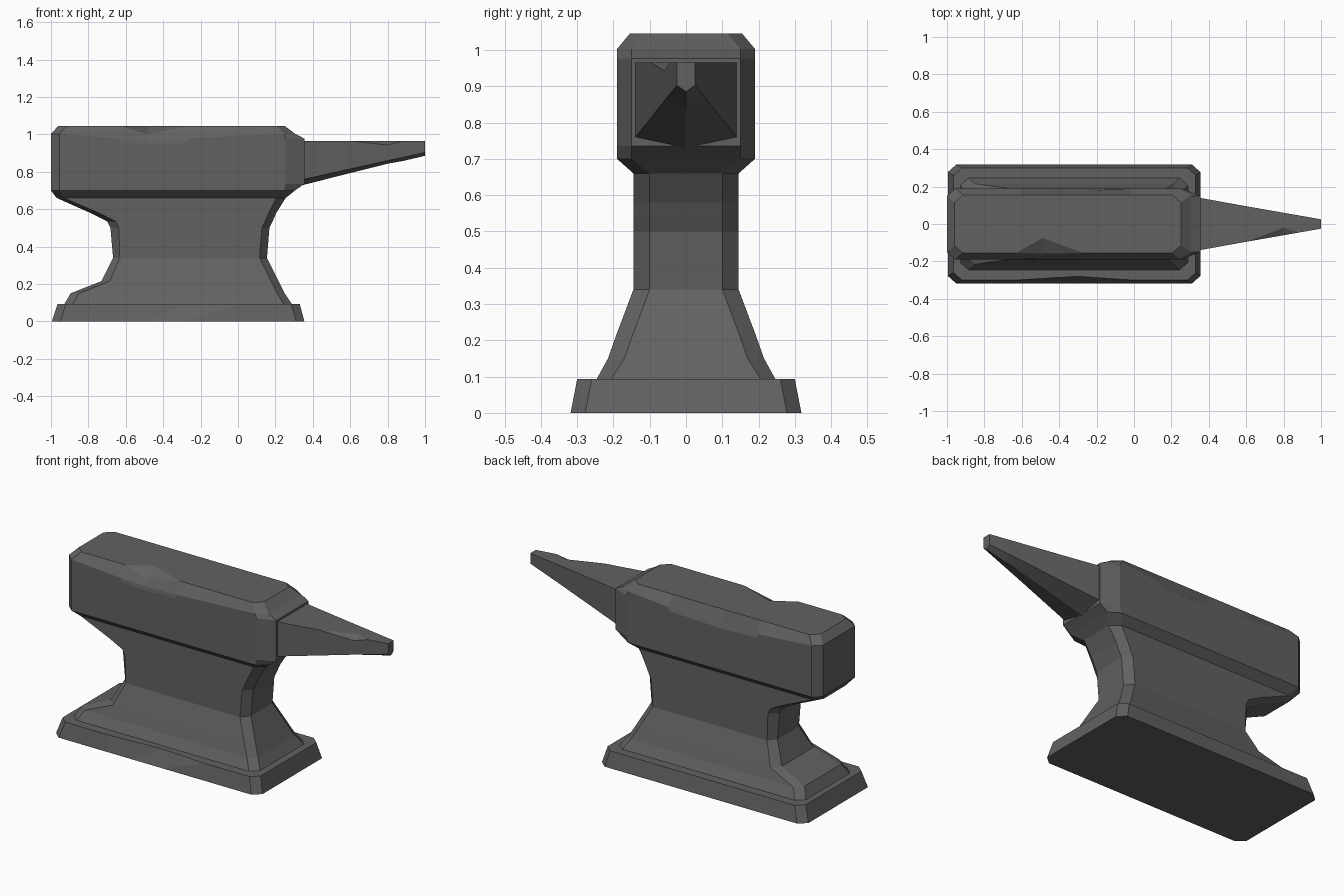
import bpy, bmesh

if "Cube" in bpy.data.objects:
    bpy.data.objects.remove(bpy.data.objects["Cube"])

iron = bpy.data.materials.new("dark iron")
iron.diffuse_color = (0.12, 0.12, 0.12, 1)
iron.use_nodes = True
iron.node_tree.nodes["Principled BSDF"].inputs["Base Color"].default_value = iron.diffuse_color


def finish(bm, name):
    bmesh.ops.recalc_face_normals(bm, faces=bm.faces[:])
    mesh = bpy.data.meshes.new(name)
    bm.to_mesh(mesh)
    bm.free()
    mesh.materials.append(iron)
    ob = bpy.data.objects.new(name, mesh)
    bpy.context.collection.objects.link(ob)
    return ob


def bridge(bm, a, b):
    for i in range(len(a)):
        j = (i + 1) % len(a)
        bm.faces.new((a[i], a[j], b[j], b[i]))


def ring(bm, z, x0, x1, hy, cl, cr, cy):
    """Rectangle with cut corners, plus three extra points on each long side."""
    pts = [(x0, -hy + cy), (x0 + cl, -hy), (-0.63, -hy), (-0.48, -hy), (-0.27, -hy),
           (x1 - cr, -hy), (x1, -hy + cy), (x1, hy - cy), (x1 - cr, hy),
           (-0.02, hy), (-0.36, hy), (-0.6, hy), (x0 + cl, hy), (x0, hy - cy)]
    return [bm.verts.new((x, y, z)) for x, y in pts]


# foot plate: separate so its spread-out extra points stay on the long sides
bm = bmesh.new()
low = ring(bm, 0, -0.995, 0.355, 0.318, 0.045, 0.045, 0.04)
high = ring(bm, 0.093, -0.965, 0.33, 0.30, 0.045, 0.045, 0.04)
high[3].co.x, high[3].co.y = -0.3, -0.28          # worn front edge
high[4].co.x = 0.0
bridge(bm, low, high)
bm.faces.new(low)
bm.faces.new(high)
finish(bm, "foot_plate")

# waist and head: stacked rings (z, left, right, half depth, corner cuts)
levels = [(0.09, -0.93, 0.29, 0.248, 0.045, 0.045, 0.04),
          (0.15, -0.895, 0.25, 0.215, 0.045, 0.04, 0.045),
          (0.215, -0.73, 0.217, 0.192, 0.045, 0.04, 0.045),
          (0.34, -0.668, 0.155, 0.145, 0.036, 0.04, 0.045),
          (0.50, -0.682, 0.168, 0.145, 0.045, 0.04, 0.045),
          (0.535, -0.70, 0.185, 0.145, 0.045, 0.04, 0.045),
          (0.58, -0.79, 0.205, 0.145, 0.045, 0.04, 0.045),
          (0.66, -0.97, 0.255, 0.145, 0.04, 0.05, 0.045),
          (0.70, -1.0, 0.305, 0.19, 0.045, 0.06, 0.04),
          (0.735, -1.0, 0.355, 0.19, 0.045, 0.10, 0.04),
          (0.977, -1.0, 0.355, 0.19, 0.045, 0.10, 0.04),
          (1.003, -1.0, 0.305, 0.19, 0.045, 0.06, 0.04),
          (1.045, -0.96, 0.25, 0.155, 0.045, 0.045, 0.04)]
bm = bmesh.new()
rings = [ring(bm, *lv) for lv in levels]
# worn long edges of the head
for r, drop in ((rings[-3], 0.03), (rings[-2], 0.036)):
    for i, k in ((2, 0.7), (3, 1), (4, 0.7), (9, 0.6), (10, 1), (11, 0.7)):
        r[i].co.z -= drop * k
rings[-2][10].co.y = 0.175
rings[-2][3].co.y = -0.182
for a, b in zip(rings, rings[1:]):
    bridge(bm, a, b)
bm.faces.new(rings[0])
# chip in the front edge of the working face
top = rings[-1]
chip = top[3]
chip.co.z = 1.0
chip.co.y = -0.158
deep = bm.verts.new((-0.49, -0.075, 1.045))
bm.faces.new(top[:3] + [deep] + top[4:])
bm.faces.new((top[2], chip, deep))
bm.faces.new((chip, top[4], deep))
finish(bm, "anvil_body")

# horn: five-sided taper with a nick in its front top edge
bm = bmesh.new()
sections = []
for x, w, side, keel in ((0.34, 0.142, 0.757, 0.727), (0.60, 0.095, 0.815, 0.793),
                         (0.80, 0.06, 0.86, 0.843), (0.88, 0.046, 0.877, 0.857),
                         (1.0, 0.025, 0.903, 0.885)):
    sections.append([bm.verts.new((x, y, z)) for y, z in
                     ((-w, 0.965), (-w, side), (0, keel), (w, side), (w, 0.965))])
nick = sections[2][0]
nick.co.z = 0.943
inner = bm.verts.new((0.80, -0.02, 0.965))
for a, b in zip(sections, sections[1:]):
    for i in range(4):
        bm.faces.new((a[i], a[i + 1], b[i + 1], b[i]))
s = sections
bm.faces.new((s[0][0], s[1][0], s[1][4], s[0][4]))
bm.faces.new((s[1][0], inner, s[2][4], s[1][4]))
bm.faces.new((inner, s[3][0], s[3][4], s[2][4]))
bm.faces.new((s[1][0], nick, inner))
bm.faces.new((nick, s[3][0], inner))
bm.faces.new((s[3][0], s[4][0], s[4][4], s[3][4]))
bm.faces.new(s[0])
bm.faces.new(s[4])
finish(bm, "horn")
